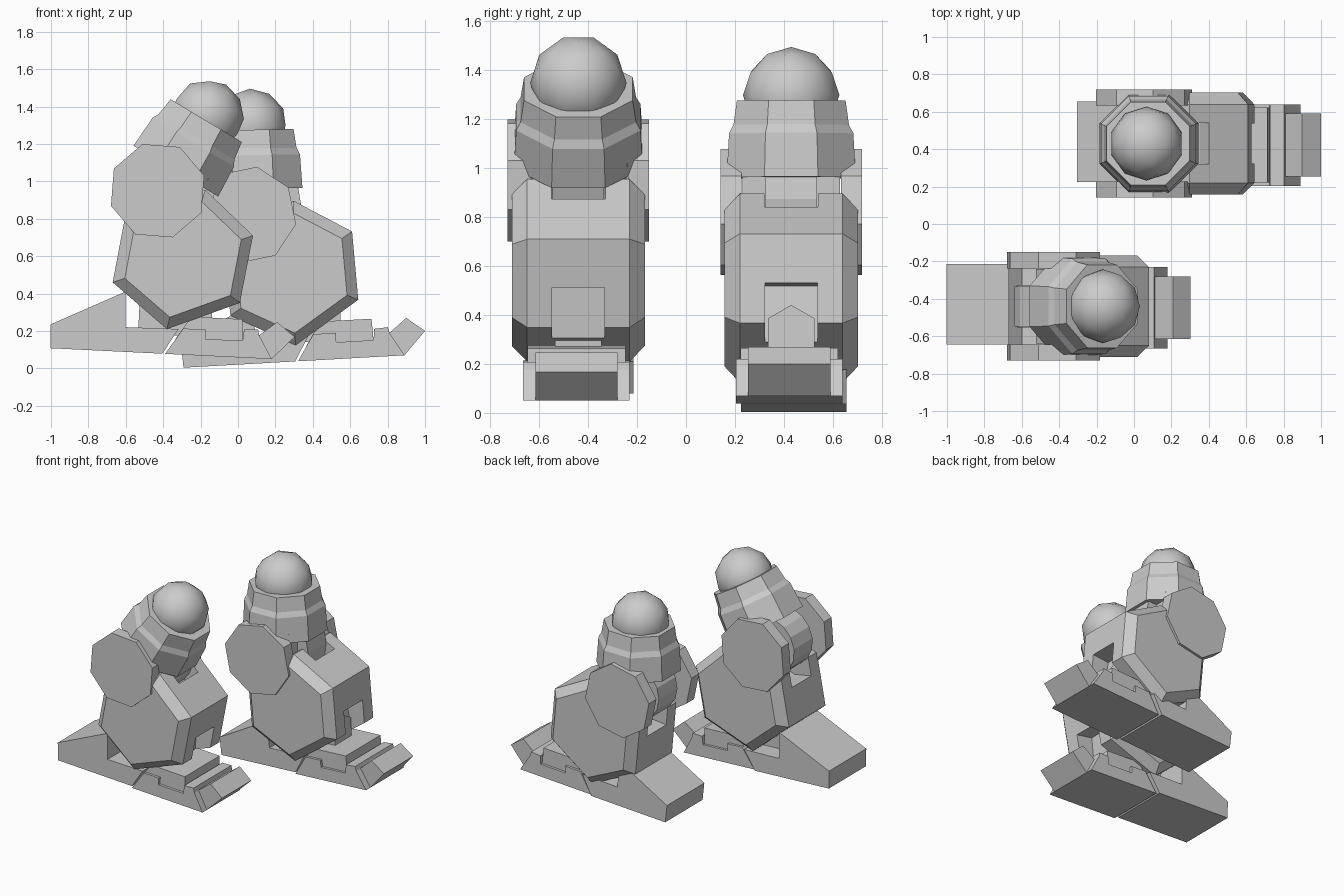
import bpy, bmesh
from math import radians, cos, sin, pi
from mathutils import Matrix

cube = bpy.data.objects.get("Cube")
if cube:
    bpy.data.objects.remove(cube)

grey = bpy.data.materials.new("mid_grey")
grey.use_nodes = True
grey.diffuse_color = (0.6, 0.6, 0.6, 1)
grey.node_tree.nodes["Principled BSDF"].inputs["Base Color"].default_value = (0.6, 0.6, 0.6, 1)


def frame(x, y, z, degrees):
    """Joint frame turned in the side plane; positive lifts the +x end."""
    return Matrix.Translation((x, y, z)) @ Matrix.Rotation(-radians(degrees), 4, 'Y')


def finish(name, bm, joint):
    bmesh.ops.recalc_face_normals(bm, faces=bm.faces)
    mesh = bpy.data.meshes.new(name)
    bm.to_mesh(mesh)
    bm.free()
    mesh.materials.append(grey)
    ob = bpy.data.objects.new(name, mesh)
    ob.matrix_world = joint
    bpy.context.scene.collection.objects.link(ob)
    return ob


def loft(name, rings, joint):
    """Skin a stack of equal-sized vertex rings and cap both ends."""
    bm = bmesh.new()
    loops = [[bm.verts.new(p) for p in ring] for ring in rings]
    n = len(loops[0])
    for a, b in zip(loops, loops[1:]):
        for i in range(n):
            j = (i + 1) % n
            bm.faces.new((a[i], a[j], b[j], b[i]))
    bm.faces.new(loops[0])
    bm.faces.new(loops[-1])
    return finish(name, bm, joint)


def prism(name, points, half, joint, y=0.0):
    """Side profile extruded across the leg."""
    return loft(name, [[(x, y + s * half, z) for x, z in points] for s in (-1, 1)], joint)


def ngon(n, radius, turn):
    return [(radius * cos(radians(turn) + 2 * pi * i / n),
             radius * sin(radians(turn) + 2 * pi * i / n)) for i in range(n)]


def cut(target, cutter):
    mod = target.modifiers.new("slot", 'BOOLEAN')
    mod.operation = 'DIFFERENCE'
    mod.solver = 'EXACT'
    mod.object = cutter
    cutter.hide_render = True
    cutter.hide_set(True)


# Side profiles (x, z), each in the frame of its joint
HEEL = [(-1.183, 0), (-1.19, .127), (-.798, .322), (-.788, .132), (-.505, .136), (-.585, 0)]
SOLE = [(-.57, 0), (0, 0), (-.073, .124), (-.08, .155), (-.155, .15), (-.16, .09),
        (-.36, .09), (-.36, .14), (-.48, .14)]
INSTEP = [(-.52, .08), (-.16, .08), (-.165, .205), (-.44, .205)]
TOE = [(0, 0), (.117, .124), (.02, .199), (-.073, .124)]
SHIN = [(-.381, -.126), (-.091, -.376), (.299, -.236), (.369, .124), (.114, .369), (-.311, .244)]
ANKLE_SLOT = [(.17, -.34), (.44, -.39), (.44, -.095), (.2, -.05)]
KNEE_SLOT = [(-.42, .13), (-.2, .09), (.13, .22), (.198, .286), (.26, .36), (.1, .5), (-.42, .5)]
KNEE_TAB = [(0, .15), (.27, .15), (.285, .05), (.27, -.06), (0, -.1)]
THIGH_CORE = [(-.05, .2), (.2, .2), (.2, 0), (.1, -.1), (-.05, -.1)]
KNEE = (-.141, .364)


def build_leg(side, y, foot, shin, thigh_tilt):
    # Foot
    f = frame(foot[0], y, foot[1], foot[2])
    prism(side + "_heel", HEEL, .215, f, .01)
    prism(side + "_sole", SOLE, .218, f, -.008)
    prism(side + "_instep", INSTEP, .2, f, -.008)
    prism(side + "_toe", TOE, .168, f, -.008)
    house = [(-.095, .1), (.095, .1), (.095, .335), (0, .39), (-.095, .335)]
    loft(side + "_ankle", [[(x, a, b) for a, b in house] for x in (-.72, -.33)], f)

    # Shin: chamfered hexagon with slots for ankle and knee
    s = frame(shin[0], y, shin[1], shin[2])
    layers = [(-.272, .83), (-.21, 1), (.21, 1), (.272, .83)]
    body = loft(side + "_shin", [[(x * k, d, z * k) for x, z in SHIN] for d, k in layers], s)
    cut(body, prism(side + "_ankle_slot_cutter", ANKLE_SLOT, .107, s))
    cut(body, prism(side + "_knee_slot_cutter", KNEE_SLOT, .11, s))

    # Knee discs on both sides
    disc = [(x + KNEE[0], z + KNEE[1]) for x, z in ngon(8, .262, 18)]
    for label, sign in (("right", -1), ("left", 1)):
        prism(f"{side}_{label}_knee_disc", disc, .043, s, sign * .246)

    # Thigh: knee barrel, front tab, core, octagonal body, ball joint
    knee = s @ Matrix.Translation((KNEE[0], 0, KNEE[1]))
    k = knee.translation
    t = frame(k.x, k.y, k.z, thigh_tilt)
    prism(side + "_knee_barrel", ngon(16, .21, 0), .107, t)
    prism(side + "_knee_tab", KNEE_TAB, .105, t)
    prism(side + "_thigh_core", THIGH_CORE, .2, t)
    upper = t @ Matrix.Translation((.03, 0, 0))
    profile = [(.14, .264), (.32, .254), (.355, .236), (.455, .222)]
    loft(side + "_thigh", [[(a, b, z) for a, b in ngon(8, r / cos(pi / 8), 22.5)]
                           for z, r in profile], upper)
    bm = bmesh.new()
    bmesh.ops.create_icosphere(bm, subdivisions=2, radius=.197)
    for face in bm.faces:
        face.smooth = True
    finish(side + "_hip_ball", bm, upper @ Matrix.Translation((-.008, 0, .478)))


build_leg("right", -.44, (.18, .05, -2.8), (-.289, .586, 0), -31)
build_leg("left", .43, (.89, .07, 3.2), (.29, .51, 16.2), 1)
